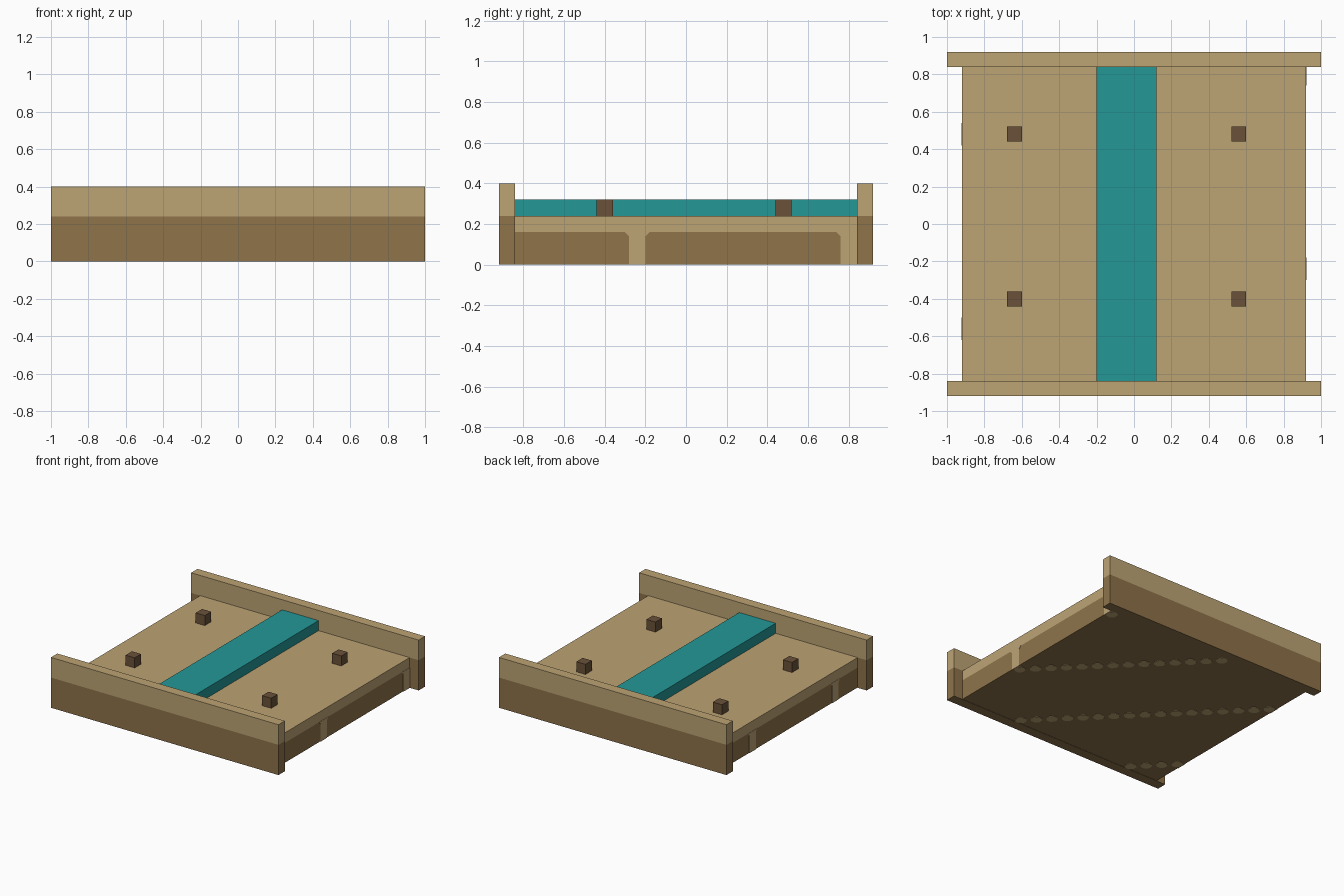
import bpy, bmesh, math
from mathutils import Matrix, Vector

if "Cube" in bpy.data.objects:
    bpy.data.objects.remove(bpy.data.objects["Cube"], do_unlink=True)

U = 0.08       # module that every part is sized by
THIN = 0.002   # thickness of painted plates


def material(name, hex_code):
    srgb = [int(hex_code[i:i + 2], 16) / 255 for i in (0, 2, 4)]
    col = [c / 12.92 if c <= 0.04045 else ((c + 0.055) / 1.055) ** 2.4 for c in srgb] + [1.0]
    m = bpy.data.materials.new(name)
    m.use_nodes = True
    m.diffuse_color = col
    bsdf = m.node_tree.nodes["Principled BSDF"]
    bsdf.inputs["Base Color"].default_value = col
    bsdf.inputs["Roughness"].default_value = 0.8
    return m


TAN = material("tan", "BCA474")
BROWN = material("brown", "8E734A")
DARK = material("dark brown", "6A5139")
TEAL = material("teal", "239896")


def finish(bm, name, *mats):
    bmesh.ops.recalc_face_normals(bm, faces=bm.faces)
    me = bpy.data.meshes.new(name)
    bm.to_mesh(me)
    bm.free()
    for m in mats:
        me.materials.append(m)
    ob = bpy.data.objects.new(name, me)
    bpy.context.collection.objects.link(ob)
    return ob


def box(name, lo, hi, mat, low_mat=None, split=0.0):
    """Box between two corners; faces below the split height take low_mat."""
    lo, hi = Vector(lo), Vector(hi)
    bm = bmesh.new()
    bmesh.ops.create_cube(bm, size=1, matrix=Matrix.Translation((lo + hi) / 2)
                          @ Matrix.Diagonal((*(hi - lo), 1)))
    if low_mat is None:
        return finish(bm, name, mat)
    bmesh.ops.bisect_plane(bm, geom=bm.verts[:] + bm.edges[:] + bm.faces[:],
                           plane_co=(0, 0, split), plane_no=(0, 0, 1))
    for f in bm.faces:
        f.material_index = int(f.calc_center_median().z < split)
    return finish(bm, name, mat, low_mat)


# Deck: tan top layer over a brown base
HX, HY = 11.5 * U, 10.5 * U
box("deck", (-HX, -HY, THIN), (HX, HY, 3 * U), TAN, BROWN, 2 * U)

# End boards, two-tone
for name, s in (("front_board", -1), ("back_board", 1)):
    y0, y1 = sorted((s * HY, s * (HY + U)))
    box(name, (-1, y0, 0), (1, y1, 5 * U), TAN, BROWN, 3 * U)

# Raised centre strip
box("centre_strip", (-2.5 * U, -HY, 3 * U), (1.5 * U, HY, 4 * U), TEAL)

# Four small pegs on the deck
for sx, x in (("right", -8 * U), ("left", 7 * U)):
    for sy, y in (("front", -5 * U), ("back", 6 * U)):
        box(f"peg_{sy}_{sx}", (x - U / 2, y - U / 2, 3 * U),
            (x + U / 2, y + U / 2, 4 * U), DARK)


# Painted uprights on the deck sides, flared where they meet the top layer
def upright(name, side, y):
    h, c, top = U / 2, 0.02, 2 * U
    outline = [(-h, 0), (h, 0), (h, top - c), (h + c, top), (-h - c, top), (-h, top - c)]
    bm = bmesh.new()
    face = bm.faces.new([bm.verts.new((side * HX, min(y + dy, HY), z)) for dy, z in outline])
    ext = bmesh.ops.extrude_face_region(bm, geom=[face])
    verts = [v for v in ext["geom"] if isinstance(v, bmesh.types.BMVert)]
    bmesh.ops.translate(bm, verts=verts, vec=(side * THIN, 0, 0))
    finish(bm, name, TAN)


for side, label, ys in ((1, "left", (-3, 10)), (-1, "right", (6, -7))):
    for i, k in enumerate(ys):
        upright(f"upright_{label}_{i + 1}", side, k * U)

# Octagonal spots under the deck, in diagonal rows 13 modules apart
bm = bmesh.new()
radius = U / 2 / math.cos(math.pi / 8)
for i in range(-11, 12):
    for j in range(-10, 11):
        if (i + j) % 13 == 8:
            bmesh.ops.create_cone(
                bm, cap_ends=True, segments=8, radius1=radius, radius2=radius, depth=THIN,
                matrix=Matrix.Translation((i * U, j * U, THIN / 2))
                @ Matrix.Rotation(math.pi / 8, 4, "Z"))
finish(bm, "underside_spots", TAN)
